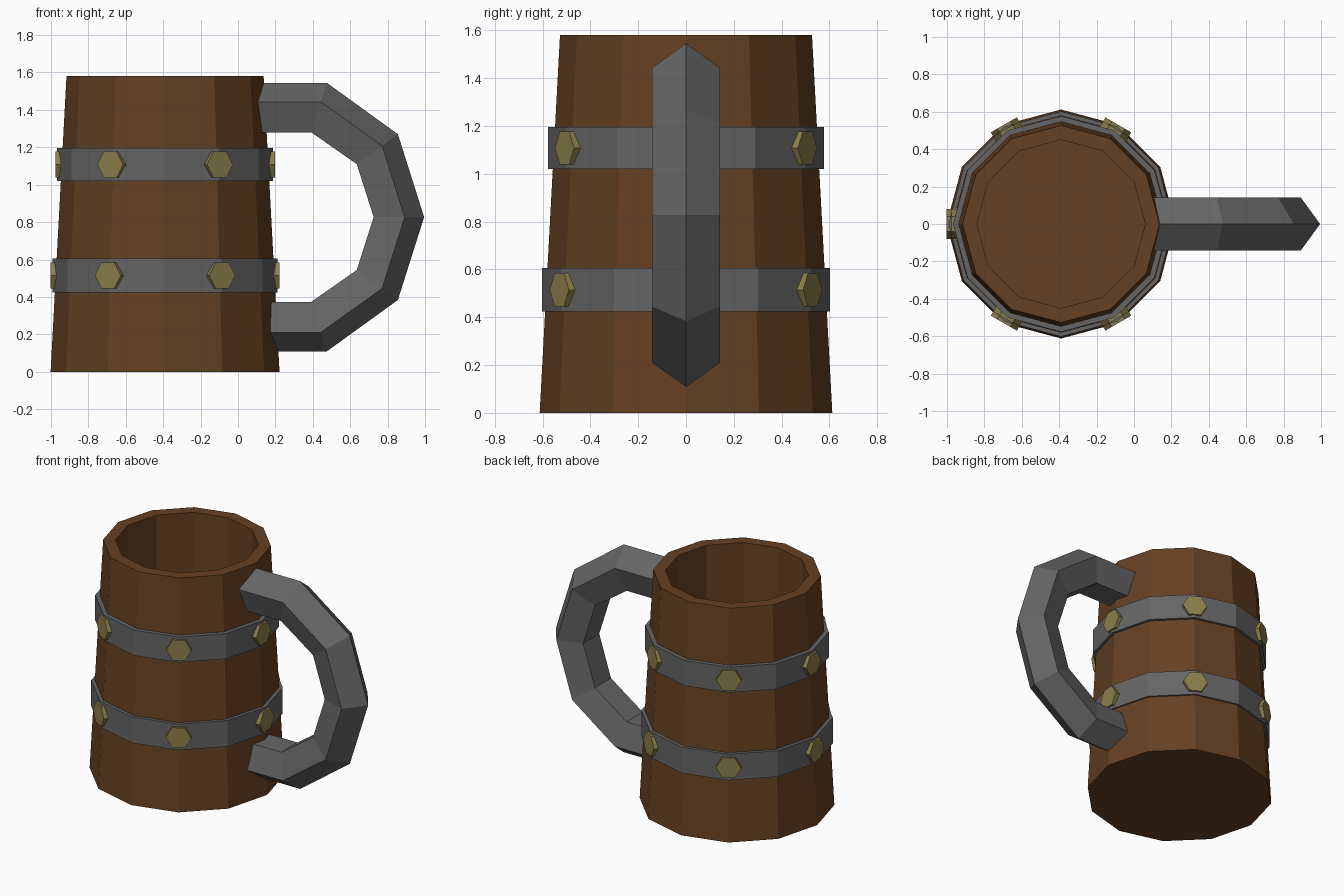
import bpy, bmesh
from math import cos, sin, pi
from mathutils import Matrix, Vector

if "Cube" in bpy.data.objects:
    bpy.data.objects.remove(bpy.data.objects["Cube"])

CX = -0.39  # mug axis


def material(name, rgb):
    m = bpy.data.materials.new(name)
    m.diffuse_color = (*rgb, 1)
    m.use_nodes = True
    m.node_tree.nodes["Principled BSDF"].inputs["Base Color"].default_value = m.diffuse_color
    return m


wood = material("wood", (0.13, 0.052, 0.016))
iron = material("iron", (0.13, 0.13, 0.13))
brass = material("brass", (0.26, 0.21, 0.07))


def finish(bm, name, mat):
    bmesh.ops.recalc_face_normals(bm, faces=bm.faces)
    me = bpy.data.meshes.new(name)
    bm.to_mesh(me)
    bm.free()
    me.materials.append(mat)
    ob = bpy.data.objects.new(name, me)
    bpy.context.collection.objects.link(ob)
    return ob


def loft(name, rings, mat, closed=False):
    """Skin a list of point rings; cap the ends unless closed."""
    bm = bmesh.new()
    vs = [[bm.verts.new(p) for p in r] for r in rings]
    n = len(vs[0])
    pairs = list(zip(vs, vs[1:]))
    if closed:
        pairs.append((vs[-1], vs[0]))
    for a, b in pairs:
        for i in range(n):
            j = (i + 1) % n
            bm.faces.new((a[i], a[j], b[j], b[i]))
    if not closed:
        bm.faces.new(vs[0])
        bm.faces.new(vs[-1])
    return finish(bm, name, mat)


def ring(r, z, n=12):
    return [(CX + r * cos(2 * pi * i / n), r * sin(2 * pi * i / n), z) for i in range(n)]


# Hollow tapered cup
cup = [(0.612, 0), (0.527, 1.58), (0.45, 1.58), (0.45, 0.1)]
loft("cup_body", [ring(r, z) for r, z in cup], wood)

# Metal bands, each with six hexagonal rivets
for label, r, z0, z1 in (("lower", 0.602, 0.425, 0.605), ("upper", 0.577, 1.02, 1.195)):
    t = 0.032
    loft(label + "_band",
         [ring(r, z0), ring(r, z1), ring(r - t, z1), ring(r - t, z0)], iron, closed=True)
    bm = bmesh.new()
    for k in range(6):
        place = (Matrix.Translation((CX, 0, (z0 + z1) / 2))
                 @ Matrix.Rotation(k * pi / 3, 4, 'Z')
                 @ Matrix.Translation((r - 0.012, 0, 0)))
        hexes = [[bm.verts.new(place @ Vector((x, 0.08 * cos(i * pi / 3), 0.08 * sin(i * pi / 3))))
                  for i in range(6)] for x in (-0.022, 0.022)]
        a, b = hexes
        bm.faces.new(a)
        bm.faces.new(b)
        for i in range(6):
            j = (i + 1) % 6
            bm.faces.new((a[i], a[j], b[j], b[i]))
    finish(bm, label + "_rivets", brass)

# Handle: pentagonal section between outer and inner outlines, mirrored about mid height
MID = 0.827
outer = [(0.09, 0.718), (0.475, 0.718), (0.855, 0.443), (0.995, 0)]
inner = [(0.09, 0.453), (0.392, 0.453), (0.635, 0.283), (0.725, 0)]
outer += [(x, -z) for x, z in outer[-2::-1]]
inner += [(x, -z) for x, z in inner[-2::-1]]
section = [(0, 0), (0.143, 0.385), (0.088, 1), (-0.088, 1), (-0.143, 0.385)]
rings = []
for (ox, oz), (ix, iz) in zip(outer, inner):
    rings.append([(ox + (ix - ox) * f, y, MID + oz + (iz - oz) * f) for y, f in section])
loft("handle", rings, iron)
